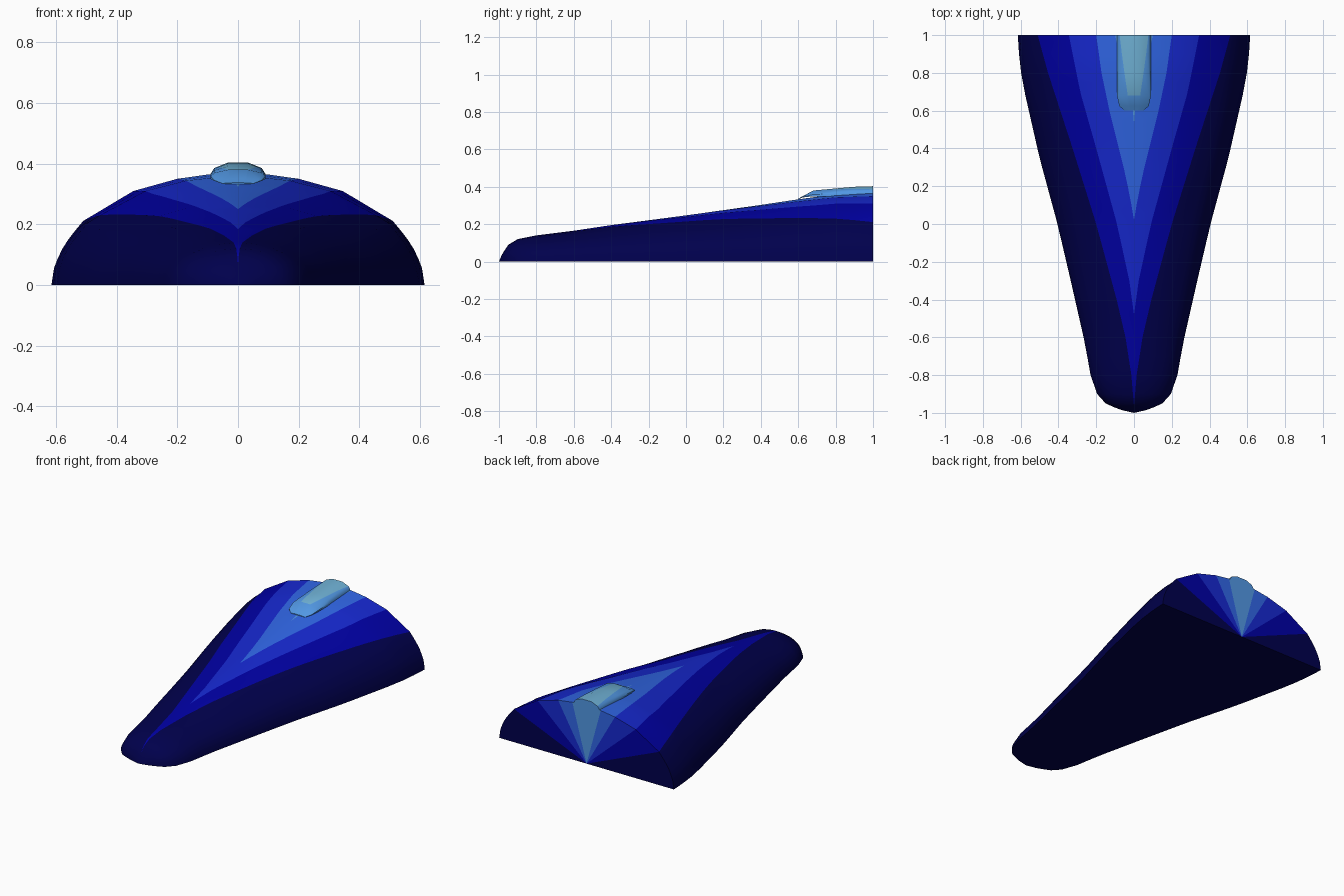
import bpy, bmesh, math
from mathutils import Vector

if "Cube" in bpy.data.objects:
    bpy.data.objects.remove(bpy.data.objects["Cube"])


def material(name, rgb):
    m = bpy.data.materials.new(name)
    lin = [((c / 255 + 0.055) / 1.055) ** 2.4 if c > 10 else c / 255 / 12.92 for c in rgb]
    m.diffuse_color = (*lin, 1)
    m.use_nodes = True
    m.node_tree.nodes["Principled BSDF"].inputs["Base Color"].default_value = m.diffuse_color
    return m


MATS = {
    "navy": material("navy", (0, 0, 76)),
    "deep blue": material("deep blue", (0, 0, 164)),
    "royal blue": material("royal blue", (22, 40, 208)),
    "mid blue": material("mid blue", (48, 102, 230)),
    "sky blue": material("sky blue", (82, 152, 228)),
    "pale teal": material("pale teal", (112, 178, 214)),
}


def lerp(points, v):
    """Piecewise linear lookup in a list of (key, value) points."""
    if v <= points[0][0]:
        return points[0][1]
    for (a, fa), (b, fb) in zip(points, points[1:]):
        if v <= b:
            return fa + (fb - fa) * (v - a) / (b - a)
    return points[-1][1]


def finish(bm, name, mats, angle):
    bmesh.ops.remove_doubles(bm, verts=bm.verts, dist=1e-4)
    bmesh.ops.recalc_face_normals(bm, faces=bm.faces)
    me = bpy.data.meshes.new(name)
    bm.to_mesh(me)
    bm.free()
    ob = bpy.data.objects.new(name, me)
    bpy.context.collection.objects.link(ob)
    for m in mats:
        me.materials.append(MATS[m])
    bpy.ops.object.select_all(action="DESELECT")
    ob.select_set(True)
    bpy.context.view_layer.objects.active = ob
    bpy.ops.object.shade_smooth_by_angle(angle=math.radians(angle))
    return ob


def face(bm, cos, mat):
    """Add a face from coordinates, skipping repeated points."""
    pts = []
    for c in cos:
        if all((Vector(c) - Vector(p)).length > 2e-4 for p in pts):
            pts.append(c)
    if len(pts) > 2:
        bm.faces.new([bm.verts.new(p) for p in pts]).material_index = mat


# Hull: ridge height, half width, and unit cross-section
RIDGE = [(-1, 0), (-.985, .036), (-.97, .06), (-.95, .09), (-.9, .12), (-.8, .14), (-.6, .165),
         (-.4, .195), (0, .247), (.4, .303), (.6, .333), (.8, .36), (1, .37)]
WIDTH = [(-1, 0), (-.985, .065), (-.97, .105), (-.95, .15), (-.9, .195), (-.8, .23), (-.63, .26),
         (-.3, .335), (0, .405), (.35, .5), (.68, .575), (.84, .605), (1, .615)]
SECTION = [(0, 1), (.15, .987), (.325, .946), (.56, .838), (.83, .57),
           (.9, .43), (.95, .30), (.985, .16), (1, 0)]
# Half widths of the colour bands, inner to outer
BANDS = [
    [(.53, 0), (.6, .006), (.75, .045), (1, .1)],
    [(.02, 0), (.15, .022), (.3, .055), (.6, .13), (.8, .172), (1, .2)],
    [(-.48, 0), (-.3, .025), (0, .09), (.4, .2), (.7, .285), (1, .345)],
    [(-.97, 0), (-.8, .014), (-.6, .045), (-.4, .092), (0, .2), (.4, .325), (.8, .455), (1, .51)],
]
ROWS = [-1, -.985, -.97, -.95, -.9, -.8, -.7, -.6, -.48, -.4, -.3, -.2, -.1, .02, .1, .2,
        .3, .4, .53, .6, .68, .75, .8, .9, 1]
SIDE = 7


def hull_row(y):
    w, h = lerp(WIDTH, y), lerp(RIDGE, y)
    us = [0] + [min(lerp(b, y) / w, .83) if w else 0 for b in BANDS]
    # side columns follow the section towards the lower edge
    a0 = math.asin(us[-1])
    us += [math.sin(a0 + (math.pi / 2 - a0) * k / SIDE) for k in range(1, SIDE + 1)]
    return [(u * w, y, h * lerp(SECTION, u)) for u in us]


bm = bmesh.new()
rows = [hull_row(y) for y in ROWS]
for s in (1, -1):
    half = [[(s * x, y, z) for x, y, z in r] for r in rows]
    for a, b in zip(half, half[1:]):
        for k in range(len(a) - 1):
            face(bm, [a[k], b[k], b[k + 1], a[k + 1]], min(k, 4))
        # underside
        face(bm, [a[-1], b[-1], (0, b[0][1], 0), (0, a[0][1], 0)], 4)
    # rear fan
    for k in range(len(half[-1]) - 1):
        face(bm, [half[-1][k], half[-1][k + 1], (0, 1, 0)], min(k, 4))
finish(bm, "hull", ["sky blue", "mid blue", "royal blue", "deep blue", "navy"], 30)

# Canopy: y, half width, roof half width, base z, shoulder z, roof z
STATIONS = [
    (.6, .05, .02, .333, .335, .337),
    (.625, .078, .026, .343, .347, .350),
    (.68, .09, .032, .349, .365, .380),
    (.8, .09, .034, .349, .372, .391),
    (.9, .09, .035, .350, .376, .400),
    (1, .09, .035, .350, .378, .403),
]
bm = bmesh.new()
loops = []
for y, w, r, zb, zs, zt in STATIONS:
    shoulder, roof = Vector((w * .87, y, zs + .3 * (zt - zs))), Vector((r, y, zt))
    # the pale roof panel widens from the windscreen to the rear
    edge = roof.lerp(shoulder, min(1, max(.02, (y - .68) / .32 + .02)) * .95)
    half = [(w, y, zb), (w, y, zb + .6 * (zs - zb)), tuple(shoulder), tuple(edge), tuple(roof)]
    loops.append(half + [(-x, y, z) for x, y, z in reversed(half)])
for i, (a, b) in enumerate(zip(loops, loops[1:])):
    n = len(a)
    for k in range(n):
        j = (k + 1) % n
        face(bm, [a[k], b[k], b[j], a[j]], 1 if i >= 2 and 3 <= k <= 5 else 0)
face(bm, loops[0], 0)
face(bm, loops[-1], 0)
finish(bm, "canopy", ["sky blue", "pale teal"], 40)
